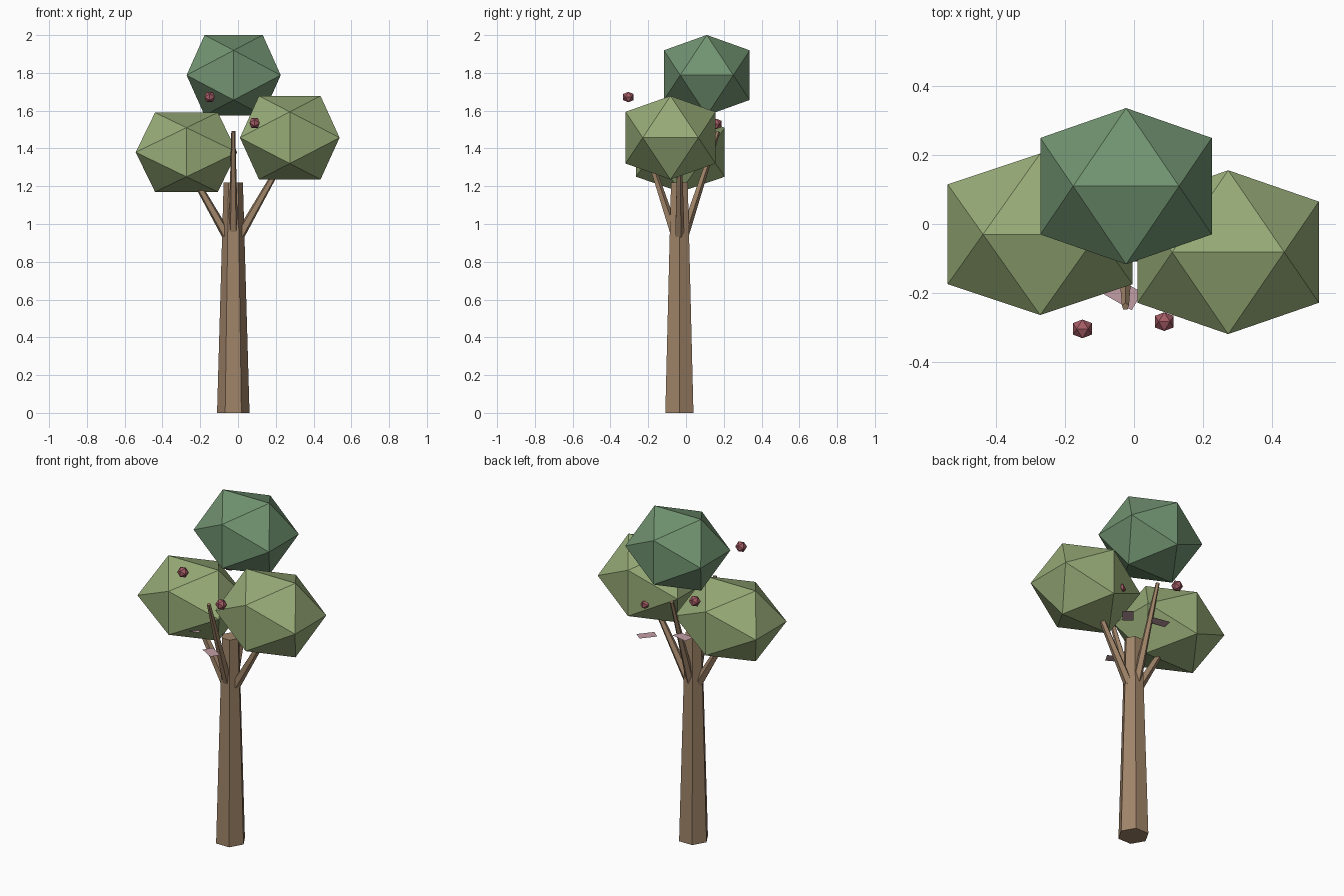
import bpy, bmesh, math
from mathutils import Vector, Matrix

if "Cube" in bpy.data.objects:
    bpy.data.objects.remove(bpy.data.objects["Cube"])


def material(name, rgb):
    m = bpy.data.materials.new(name)
    lin = [(c / 255 / 12.92) if c < 10 else ((c / 255 + 0.055) / 1.055) ** 2.4 for c in rgb]
    m.diffuse_color = (*lin, 1)
    m.use_nodes = True
    m.node_tree.nodes["Principled BSDF"].inputs["Base Color"].default_value = m.diffuse_color
    return m


BARK = material("bark brown", (160, 132, 105))
DARK = material("dark leaf green", (113, 147, 113))
LIGHT = material("light leaf green", (151, 171, 119))
BERRY = material("berry red", (165, 92, 102))
PETAL = material("petal pink", (194, 159, 166))


def finish(bm, name, mat):
    mesh = bpy.data.meshes.new(name)
    bm.to_mesh(mesh)
    bm.free()
    mesh.materials.append(mat)
    obj = bpy.data.objects.new(name, mesh)
    bpy.context.collection.objects.link(obj)
    return obj


def tapered(name, start, end, r1, r2, sides, turn=0):
    """Tapered prism running from start to end."""
    a, b = Vector(start), Vector(end)
    axis = b - a
    rot = Vector((0, 0, 1)).rotation_difference(axis).to_matrix().to_4x4()
    bm = bmesh.new()
    bmesh.ops.create_cone(bm, cap_ends=True, segments=sides, radius1=r1, radius2=r2,
                          depth=axis.length,
                          matrix=Matrix.Translation((a + b) / 2) @ rot @ Matrix.Rotation(turn, 4, 'Z'))
    return finish(bm, name, BARK)


def icosahedron(name, centre, radii, mat):
    """Icosahedron with its edges aligned to the axes, squashed by radii."""
    t = (1 + math.sqrt(5)) / 2
    k = 1 / math.sqrt(1 + t * t)
    bm = bmesh.new()
    for s in (-1, 1):
        for u in (-1, 1):
            for p in ((s, 0, u * t), (0, s * t, u), (s * t, u, 0)):
                bm.verts.new([c + q * k * r for c, q, r in zip(centre, p, radii)])
    bmesh.ops.convex_hull(bm, input=bm.verts[:])
    bmesh.ops.recalc_face_normals(bm, faces=bm.faces[:])
    return finish(bm, name, mat)


def petal(name, centre, angle):
    """Flat fallen petal facing up."""
    bm = bmesh.new()
    bmesh.ops.create_grid(bm, x_segments=1, y_segments=1, size=0.5,
                          matrix=Matrix.Translation(centre)
                          @ Matrix.Rotation(math.radians(angle), 4, 'Z')
                          @ Matrix.Diagonal((0.1, 0.06, 1, 1)))
    return finish(bm, name, PETAL)


# Six-sided trunk with corners on the x axis
CX, CY = -0.025, -0.035
tapered("trunk", (CX, CY, 0), (CX, CY, 1.22), 0.086, 0.051, 6, math.radians(30))

# Four branches: wide to the sides, steep to front and back
for side, label in ((-1, "left"), (1, "right")):
    tapered(label + "_branch", (CX + side * 0.035, CY, 0.94),
            (CX + side * 0.32, CY, 1.44), 0.027, 0.011, 5)
for side, label in ((-1, "front"), (1, "back")):
    tapered(label + "_branch", (CX, CY + side * 0.015, 0.915),
            (CX, CY + side * 0.205, 1.49), 0.027, 0.011, 5)

# Foliage clumps
icosahedron("top_foliage", (-0.023, 0.11, 1.788), (0.293, 0.267, 0.25), DARK)
icosahedron("left_foliage", (-0.273, -0.03, 1.38), (0.316, 0.276, 0.247), LIGHT)
icosahedron("right_foliage", (0.274, -0.082, 1.457), (0.31, 0.28, 0.26), LIGHT)

# Berries
for i, c in enumerate([(-0.15, -0.305, 1.672), (0.088, -0.284, 1.535),
                       (-0.17, 0.16, 1.53), (0.19, 0.11, 1.4)]):
    icosahedron(f"berry_{i + 1}", c, (0.032,) * 3, BERRY)

# Loose petals
for i, (c, a) in enumerate([((-0.035, -0.2, 1.185), -30), ((-0.175, -0.185, 1.28), 15),
                            ((0.16, 0.14, 1.23), 50), ((-0.07, 0.13, 1.28), -10)]):
    petal(f"petal_{i + 1}", c, a)
